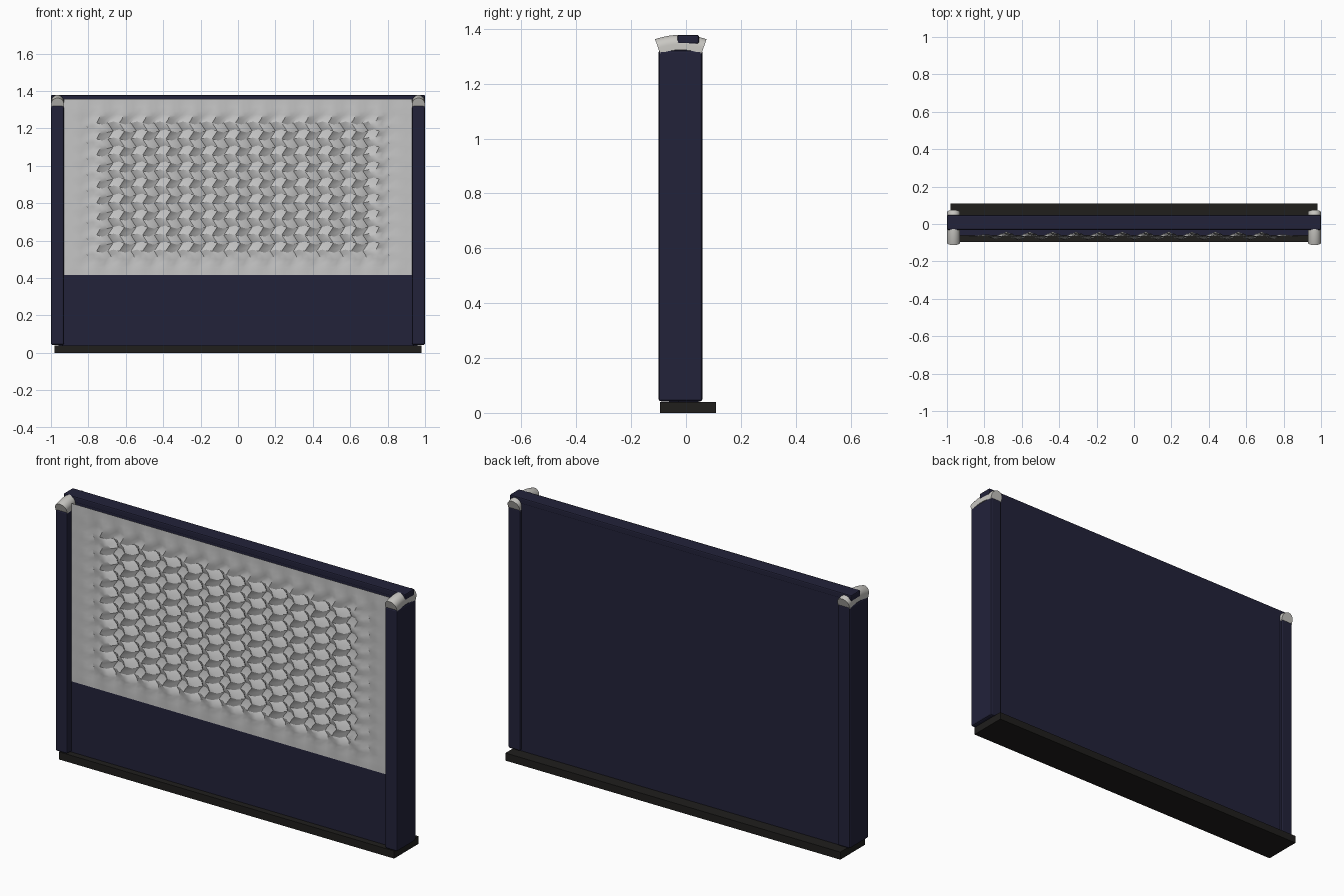
import bpy, bmesh, math

cube = bpy.data.objects.get("Cube")
if cube:
    bpy.data.objects.remove(cube, do_unlink=True)


def material(name, rgb):
    m = bpy.data.materials.new(name)
    m.use_nodes = True
    m.diffuse_color = (*rgb, 1)
    m.node_tree.nodes["Principled BSDF"].inputs["Base Color"].default_value = (*rgb, 1)
    return m


navy = material("navy paint", (0.016, 0.016, 0.042))
black = material("black rubber", (0.014, 0.013, 0.012))
silver = material("silver metal", (0.58, 0.57, 0.54))
grey = material("grey foam", (0.56, 0.56, 0.56))


def make_object(name, bm, mat):
    bmesh.ops.recalc_face_normals(bm, faces=bm.faces)
    mesh = bpy.data.meshes.new(name)
    bm.to_mesh(mesh)
    bm.free()
    mesh.materials.append(mat)
    ob = bpy.data.objects.new(name, mesh)
    bpy.context.collection.objects.link(ob)
    return ob


def smooth(ob, angle):
    bpy.ops.object.select_all(action="DESELECT")
    ob.select_set(True)
    bpy.context.view_layer.objects.active = ob
    bpy.ops.object.shade_smooth_by_angle(angle=math.radians(angle))


def box(name, xs, ys, zs, mat, bevel=0):
    bm = bmesh.new()
    bmesh.ops.create_cube(bm, size=1)
    for v in bm.verts:
        for i, (lo, hi) in enumerate((xs, ys, zs)):
            v.co[i] = lo if v.co[i] < 0 else hi
    ob = make_object(name, bm, mat)
    if bevel:
        mod = ob.modifiers.new("soft edges", "BEVEL")
        mod.width, mod.segments = bevel, 2
    return ob


# Base, rear panel, lower front panel and top rail
box("base_plate", (-0.98, 0.98), (-0.095, 0.11), (0, 0.04), black)
box("back_panel", (-0.96, 0.96), (-0.03, 0.046), (0.04, 1.36), navy)
box("lower_panel", (-0.94, 0.94), (-0.062, -0.03), (0.04, 0.415), navy)
box("top_rail", (-1, 1), (-0.031, 0.047), (1.345, 1.378), navy, 0.006)


# Arched post cap: a round-topped section swept along a shallow arc
def arched_cap(name, x):
    bm = bmesh.new()
    r, base, mid_y, mid_z = 0.034, 0.225, -0.019, 1.098
    section = [(r, 0)]
    for i in range(17):
        a = math.pi * i / 16
        section.append((r * math.cos(a), 0.021 + r * math.sin(a)))
    section.append((-r, 0))
    rings = []
    for i in range(13):
        t = math.radians(-19.6 + 39.2 * i / 12)
        rings.append([bm.verts.new((x + u, mid_y + (base + h) * math.sin(t),
                                    mid_z + (base + h) * math.cos(t))) for u, h in section])
    n = len(section)
    for a, b in zip(rings, rings[1:]):
        for k in range(n):
            bm.faces.new((a[k], a[(k + 1) % n], b[(k + 1) % n], b[k]))
    bm.faces.new(rings[0])
    bm.faces.new(rings[-1])
    smooth(make_object(name, bm, silver), 35)


for side, s in (("left", 1), ("right", -1)):
    box(side + "_post", sorted((s * 0.93, s)), (-0.1, 0.06), (0.042, 1.322), navy, 0.009)
    arched_cap(side + "_post_cap", s * 0.965)


# Rippled front sheet: staggered bumps that fade out towards the border
def rippled_sheet():
    bm = bmesh.new()
    nx, nz = 60, 44
    width, low, high = 0.93, 0.415, 1.357
    grid = []
    for j in range(nz + 1):
        row = []
        for i in range(nx + 1):
            x = -width + 2 * width * i / nx
            z = low + (high - low) * j / nz
            edge = min(i, nx - i, (j + 0.0) * 1.2, (nz - j) * 1.2)
            fade = min(1, edge / 7) ** 1.5
            wave_x = math.sin(math.pi / 2 * (i - nx / 2 + 1))
            wave_z = math.sin(math.pi / 2 * j)
            depth = 0.016 * wave_x + 0.012 * wave_z * (1 if i % 2 else -0.6)
            shift = 0.014 * math.cos(math.pi / 2 * j)
            lift = 0.008 * math.sin(math.pi / 2 * i)
            row.append(bm.verts.new((x + fade * shift, -0.064 - fade * depth, z + fade * lift)))
        grid.append(row)
    for a, b in zip(grid, grid[1:]):
        for i in range(nx):
            bm.faces.new((a[i], a[i + 1], b[i + 1], b[i]))
    smooth(make_object("rippled_sheet", bm, grey), 30)


rippled_sheet()
